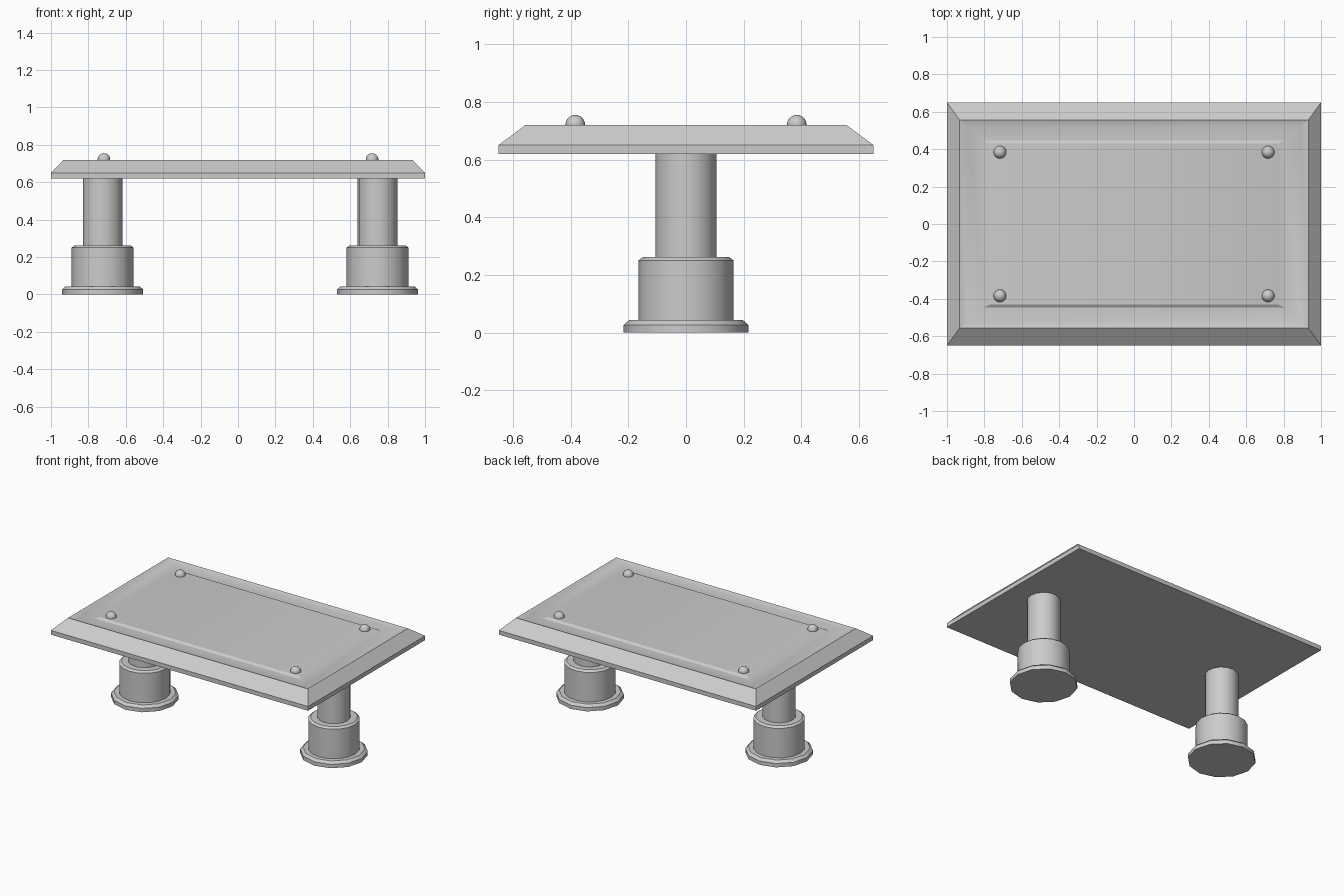
import bpy, bmesh, math

if "Cube" in bpy.data.objects:
    bpy.data.objects.remove(bpy.data.objects["Cube"])


def finish(name, bm, angle):
    bmesh.ops.recalc_face_normals(bm, faces=bm.faces)
    me = bpy.data.meshes.new(name)
    bm.to_mesh(me)
    bm.free()
    ob = bpy.data.objects.new(name, me)
    bpy.context.collection.objects.link(ob)
    bpy.ops.object.select_all(action='DESELECT')
    ob.select_set(True)
    bpy.context.view_layer.objects.active = ob
    bpy.ops.object.shade_smooth_by_angle(angle=math.radians(angle))
    return ob


def loft(name, rings, angle=30):
    """Skin a stack of equal-length vertex rings and cap both ends."""
    bm = bmesh.new()
    loops = [[bm.verts.new(p) for p in ring] for ring in rings]
    n = len(loops[0])
    for a, b in zip(loops, loops[1:]):
        for i in range(n):
            j = (i + 1) % n
            bm.faces.new((a[i], a[j], b[j], b[i]))
    bm.faces.new(loops[0][::-1])
    bm.faces.new(loops[-1])
    return finish(name, bm, angle)


def rect(hx, hy, z):
    return [(-hx, -hy, z), (hx, -hy, z), (hx, hy, z), (-hx, hy, z)]


def lathe(name, cx, profile, sides):
    turn = [2 * math.pi * i / sides for i in range(sides)]
    return loft(name, [[(cx + r * math.cos(t), r * math.sin(t), z) for t in turn]
                       for r, z in profile], 35)


# Table top: bevelled rim, shallow channel, raised centre panel
loft("table_top", [rect(*r) for r in (
    (1.0, 0.65, 0.62), (1.0, 0.65, 0.65), (0.932, 0.556, 0.72),
    (0.89, 0.528, 0.71), (0.80, 0.446, 0.71), (0.77, 0.43, 0.72))], 20)

# Two stepped round legs
for side, cx in (("left", -0.724), ("right", 0.746)):
    lathe(side + "_foot", cx,
          [(0.216, 0), (0.216, 0.027), (0.198, 0.043)], 12)
    lathe(side + "_collar", cx,
          [(0.165, 0.043), (0.165, 0.25), (0.15, 0.262)], 16)
    lathe(side + "_column", cx, [(0.106, 0.262), (0.106, 0.62)], 16)

# Corner studs
for sx in (-1, 1):
    for sy in (-1, 1):
        bm = bmesh.new()
        bmesh.ops.create_uvsphere(bm, u_segments=16, v_segments=10, radius=0.034)
        bmesh.ops.translate(bm, verts=bm.verts,
                            vec=(sx * 0.717, sy * 0.384, 0.721))
        finish("stud", bm, 40)
